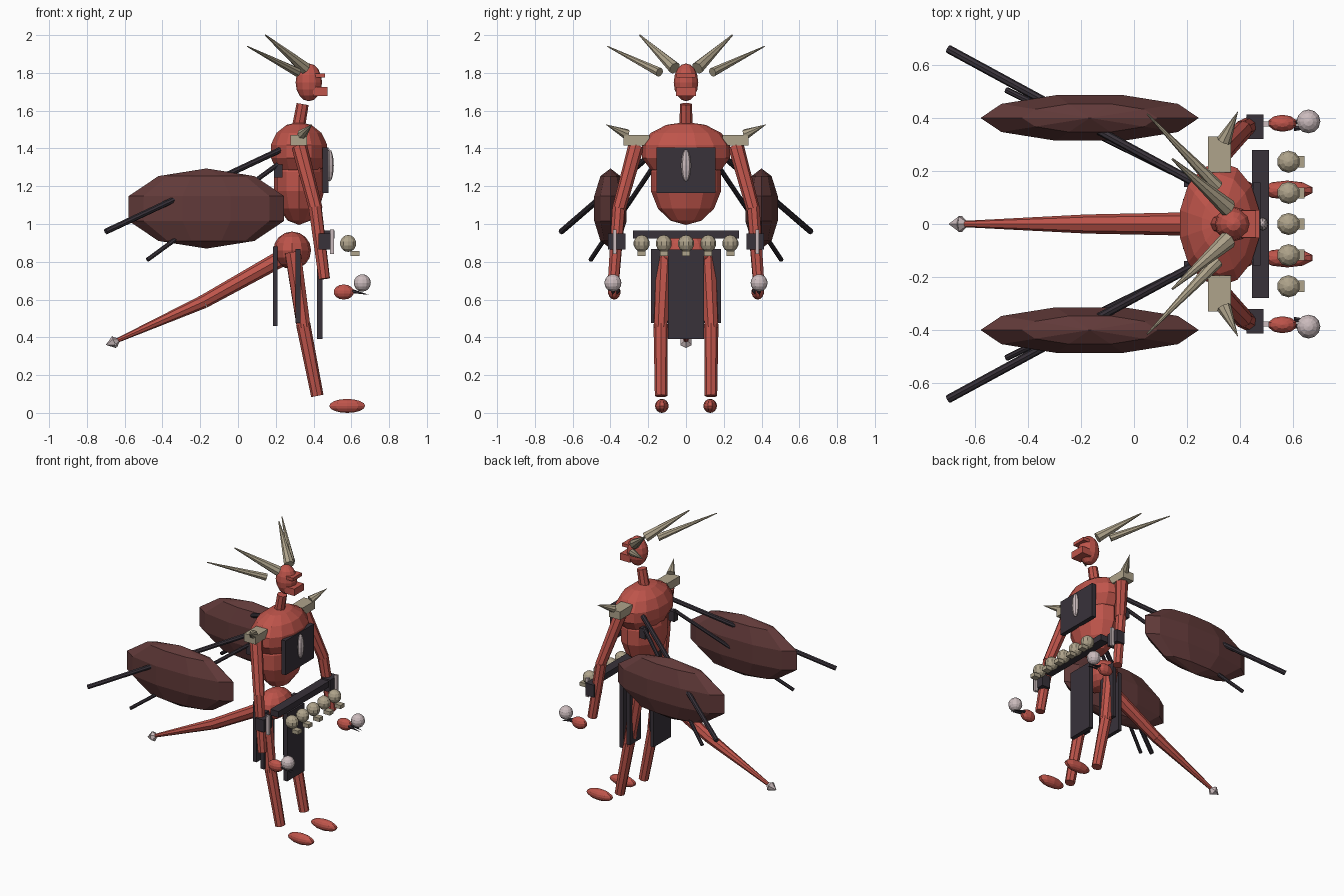
import bpy, bmesh, math
from mathutils import Vector, Matrix

cube = bpy.data.objects.get("Cube")
if cube:
    bpy.data.objects.remove(cube, do_unlink=True)


def material(name, rgb):
    m = bpy.data.materials.new(name)
    m.use_nodes = True
    m.diffuse_color = (*rgb, 1)
    m.node_tree.nodes["Principled BSDF"].inputs["Base Color"].default_value = (*rgb, 1)
    return m


RED = material("red_skin", (0.52, 0.09, 0.07))
WING = material("dark_maroon", (0.12, 0.042, 0.041))
DARK = material("charcoal", (0.04, 0.032, 0.042))
BONE = material("bone", (0.43, 0.37, 0.26))
PALE = material("pale_metal", (0.6, 0.5, 0.51))


def finish(name, bm, mat):
    bmesh.ops.recalc_face_normals(bm, faces=bm.faces)
    mesh = bpy.data.meshes.new(name)
    bm.to_mesh(mesh)
    bm.free()
    mesh.materials.append(mat)
    ob = bpy.data.objects.new(name, mesh)
    bpy.context.collection.objects.link(ob)
    return ob


def box(name, center, size, mat):
    bm = bmesh.new()
    bmesh.ops.create_cube(bm, size=1,
                          matrix=Matrix.Translation(center) @ Matrix.Diagonal((*size, 1)))
    return finish(name, bm, mat)


def ball(name, center, radii, mat, segments=12, rings=7, turn=0):
    bm = bmesh.new()
    place = (Matrix.Translation(center) @ Matrix.Diagonal((*radii, 1))
             @ Matrix.Rotation(turn, 4, "Z"))
    bmesh.ops.create_uvsphere(bm, u_segments=segments, v_segments=rings,
                              radius=1, matrix=place)
    return finish(name, bm, mat)


def rod(name, start, end, r1, r2, mat, sides=8):
    start, end = Vector(start), Vector(end)
    axis = end - start
    bm = bmesh.new()
    place = (Matrix.Translation((start + end) / 2)
             @ axis.to_track_quat("Z", "Y").to_matrix().to_4x4())
    bmesh.ops.create_cone(bm, cap_ends=True, segments=sides, radius1=r1,
                          radius2=r2, depth=axis.length, matrix=place)
    return finish(name, bm, mat)


# Torso and head
ball("chest", (0.323, 0, 1.385), (0.157, 0.24, 0.155), RED, 14, 7)
ball("abdomen", (0.323, 0, 1.225), (0.137, 0.19, 0.23), RED, 12, 7)
ball("pelvis", (0.287, 0, 0.86), (0.1, 0.145, 0.1), RED, 12, 8)
rod("neck", (0.318, 0, 1.5), (0.342, 0, 1.635), 0.035, 0.032, RED)
ball("head", (0.375, 0, 1.75), (0.07, 0.065, 0.1), RED, 12, 8)
box("brow", (0.425, 0, 1.787), (0.07, 0.1, 0.022), RED)
box("jaw", (0.435, 0, 1.702), (0.075, 0.105, 0.048), RED)

# Chest plate with emblem
box("chest_plate", (0.463, 0, 1.285), (0.03, 0.314, 0.24), DARK)
ball("emblem", (0.485, 0, 1.31), (0.022, 0.026, 0.085), PALE, 8, 8)

# Tail
rod("tail_base", (0.25, 0, 0.83), (-0.18, 0, 0.59), 0.045, 0.036, RED)
rod("tail_end", (-0.18, 0, 0.59), (-0.64, 0, 0.383), 0.036, 0.012, RED)
rod("tail_tip_front", (-0.655, 0, 0.375), (-0.622, 0, 0.39), 0.034, 0, PALE, 6)
rod("tail_tip_back", (-0.655, 0, 0.375), (-0.7, 0, 0.36), 0.034, 0, PALE, 6)

# Belt and hanging cloths
box("belt", (0.478, 0, 0.945), (0.064, 0.56, 0.042), DARK)
box("front_cloth", (0.433, 0, 0.628), (0.03, 0.19, 0.475), DARK)
box("back_cloth", (0.197, 0, 0.67), (0.026, 0.19, 0.42), DARK)

# Row of skulls hanging from the belt
for i in range(5):
    y = (i - 2) * 0.1175
    ball(f"skull_{i + 1}", (0.583, y, 0.897), (0.045, 0.043, 0.045), BONE, 10, 7)
    box(f"skull_jaw_{i + 1}", (0.62, y, 0.843), (0.048, 0.042, 0.026), BONE)

# Mirrored parts
for side, s in (("left", 1), ("right", -1)):
    def p(x, y, z):
        return (x, s * y, z)

    # Horns
    rod(f"{side}_upper_horn", p(0.355, 0.06, 1.825), p(0.145, 0.245, 2.0),
        0.034, 0.004, BONE)
    rod(f"{side}_lower_horn", p(0.315, 0.14, 1.803), p(0.05, 0.415, 1.94),
        0.025, 0.003, BONE)

    # Shoulder guard and spike
    box(f"{side}_shoulder_guard", p(0.322, 0.262, 1.443), (0.086, 0.136, 0.056), BONE)
    rod(f"{side}_shoulder_spike", p(0.34, 0.315, 1.475), p(0.393, 0.427, 1.528),
        0.028, 0, BONE)

    # Arm
    rod(f"{side}_upper_arm", p(0.325, 0.265, 1.41), p(0.412, 0.355, 1.08),
        0.042, 0.036, RED)
    rod(f"{side}_forearm", p(0.408, 0.355, 1.09), p(0.457, 0.383, 0.71),
        0.036, 0.031, RED)
    box(f"{side}_wrist_guard", p(0.457, 0.367, 0.908), (0.064, 0.092, 0.086), DARK)
    box(f"{side}_wrist_blade", p(0.498, 0.377, 0.905), (0.022, 0.018, 0.13), PALE)
    ball(f"{side}_hand", p(0.56, 0.38, 0.64), (0.057, 0.033, 0.04), RED, 10, 7)
    for n, y in enumerate((0.36, 0.385)):
        rod(f"{side}_claw_{n + 1}", p(0.605, y, 0.645), p(0.693, y + 0.005, 0.625),
            0.011, 0, DARK, 6)
    ball(f"{side}_orb", p(0.658, 0.387, 0.688), (0.045, 0.045, 0.046), PALE, 12, 8)

    # Leg
    rod(f"{side}_thigh", p(0.29, 0.115, 0.85), p(0.348, 0.135, 0.45),
        0.045, 0.038, RED)
    rod(f"{side}_shin", p(0.345, 0.134, 0.47), p(0.42, 0.132, 0.09),
        0.038, 0.033, RED)
    ball(f"{side}_foot", p(0.578, 0.128, 0.037), (0.1, 0.036, 0.037), RED, 10, 8)
    box(f"{side}_side_cloth", p(0.317, 0.125, 0.672), (0.026, 0.12, 0.39), DARK)

    # Folded wing with its two struts
    ball(f"{side}_wing", p(-0.167, 0.4, 1.082), (0.433, 0.095, 0.212), WING, 10, 5,
         math.pi / 2)
    rod(f"{side}_main_strut", p(0.23, 0.155, 1.395), p(-0.7, 0.66, 0.96),
        0.016, 0.016, DARK)
    rod(f"{side}_lower_strut", p(0.21, 0.165, 1.315), p(-0.48, 0.505, 0.81),
        0.013, 0.012, DARK)
    box(f"{side}_strut_mount", p(0.212, 0.16, 1.28), (0.045, 0.04, 0.07), DARK)
